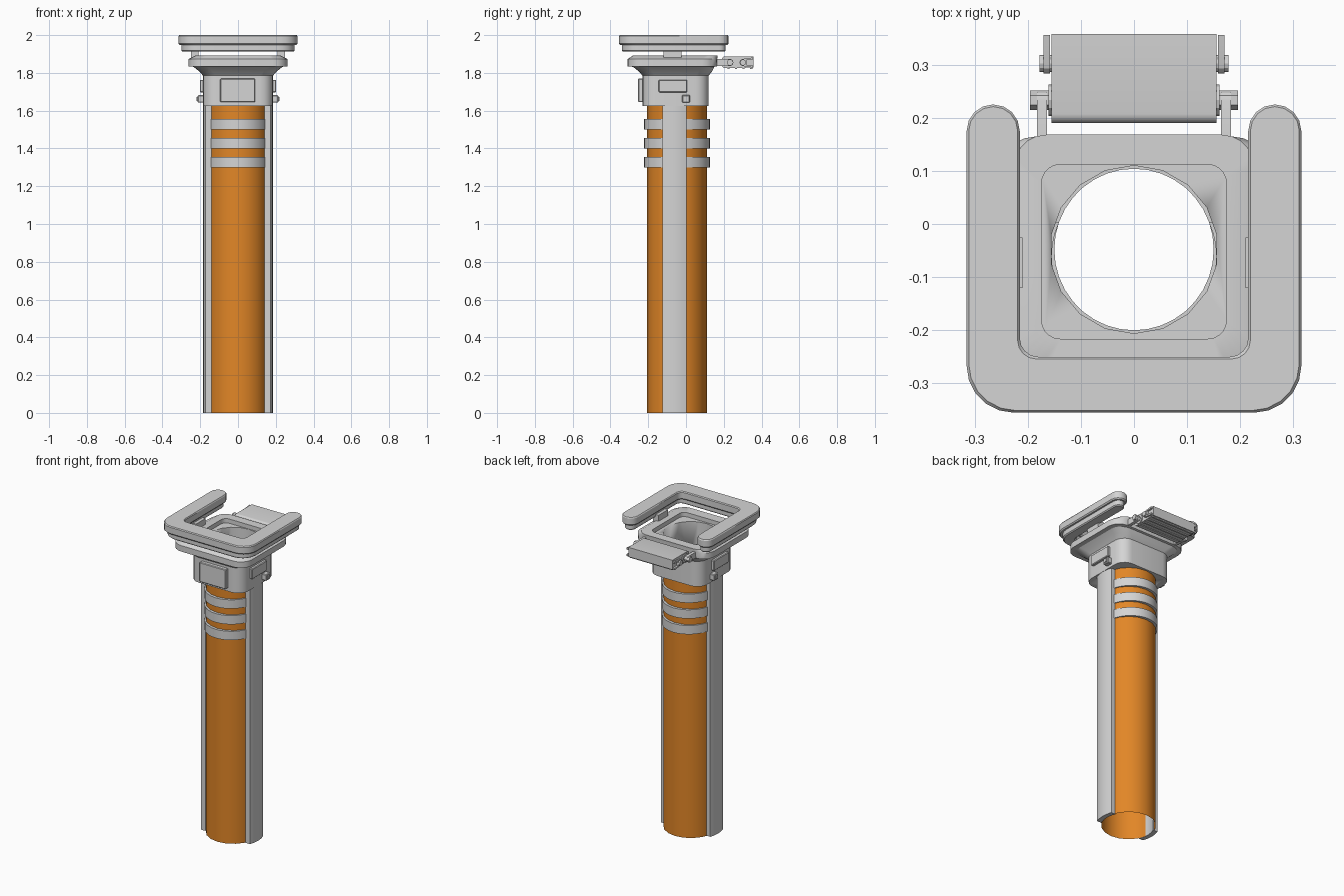
import bpy, bmesh
from math import sin, cos, pi, radians
from mathutils import Matrix

if "Cube" in bpy.data.objects:
    bpy.data.objects.remove(bpy.data.objects["Cube"])

CY = -0.048      # tube axis in y
R = 0.158        # tube radius


def material(name, rgb):
    m = bpy.data.materials.new(name)
    m.use_nodes = True
    m.diffuse_color = (*rgb, 1)
    m.node_tree.nodes["Principled BSDF"].inputs["Base Color"].default_value = (*rgb, 1)
    return m


GREY = material("light grey", (0.66, 0.66, 0.66))
ORANGE = material("orange", (0.76, 0.24, 0.02))


def finish(bm, name, mat=GREY, fix=True):
    if fix:
        bmesh.ops.recalc_face_normals(bm, faces=bm.faces)
    me = bpy.data.meshes.new(name)
    bm.to_mesh(me)
    bm.free()
    ob = bpy.data.objects.new(name, me)
    bpy.context.collection.objects.link(ob)
    me.materials.append(mat)
    bpy.ops.object.select_all(action="DESELECT")
    ob.select_set(True)
    bpy.context.view_layer.objects.active = ob
    bpy.ops.object.shade_smooth_by_angle(angle=radians(28))
    return ob


def loft(name, loops, mat=GREY, caps=True, closed=False):
    """Skin a list of equal-length point loops."""
    bm = bmesh.new()
    rows = [[bm.verts.new(p) for p in loop] for loop in loops]
    pairs = list(zip(rows, rows[1:])) + ([(rows[-1], rows[0])] if closed else [])
    n = len(rows[0])
    for a, b in pairs:
        for i in range(n):
            j = (i + 1) % n
            bm.faces.new((a[i], a[j], b[j], b[i]))
    if caps and not closed:
        bm.faces.new(rows[0][::-1])
        bm.faces.new(rows[-1])
    return finish(bm, name, mat, fix=caps)


def box(name, x, y, z, bevel=0.004):
    bm = bmesh.new()
    size = [b - a for a, b in (x, y, z)]
    mid = [(a + b) / 2 for a, b in (x, y, z)]
    bmesh.ops.create_cube(bm, size=1, matrix=Matrix.Translation(mid) @ Matrix.Diagonal((*size, 1)))
    if bevel:
        bmesh.ops.bevel(bm, geom=bm.edges[:], offset=bevel, segments=1, affect="EDGES")
    return finish(bm, name)


def arc(cx, cy, r, a0, a1, n):
    return [(cx + r * cos(radians(a0 + (a1 - a0) * i / n)),
             cy + r * sin(radians(a0 + (a1 - a0) * i / n))) for i in range(n + 1)]


def rounded_rect(hx, y0, y1, r, z):
    corners = ((hx - r, y1 - r, 0), (r - hx, y1 - r, 90), (r - hx, y0 + r, 180), (hx - r, y0 + r, 270))
    return [(x, y, z) for cx, cy, a in corners for x, y in arc(cx, cy, r, a, a + 90, 5)]


def ellipse(rx, ry, z, n=36):
    return [(rx * sin(2 * pi * i / n), CY + ry * cos(2 * pi * i / n), z) for i in range(n)][::-1]


def prism_x(name, outline, x0, x1):
    """Extrude a (y, z) outline along x."""
    return loft(name, [[(x, y, z) for y, z in outline] for x in (x0, x1)])


def side(s, a, b):
    return sorted((s * a, s * b))


# Open tube
loft("tube", [ellipse(R, R, 0, 18), ellipse(R, R, 1.64, 18)], ORANGE, caps=False)

# Oval bands near the top of the tube
for i, z in enumerate((1.30, 1.40, 1.50)):
    inner, outer = (0.15, 0.152), (0.161, 0.174)
    loft(f"band_{i + 1}", [ellipse(*inner, z), ellipse(*outer, z),
                           ellipse(*outer, z + 0.056), ellipse(*inner, z + 0.056)], closed=True)

# Collar: housing, flare, flange and recessed seat, bored through
collar = loft("collar", [
    rounded_rect(0.185, -0.23, 0.12, 0.07, 1.625),
    rounded_rect(0.185, -0.23, 0.12, 0.07, 1.785),
    rounded_rect(0.205, -0.25, 0.138, 0.07, 1.808),
    rounded_rect(0.235, -0.28, 0.15, 0.075, 1.832),
    rounded_rect(0.262, -0.31, 0.163, 0.08, 1.835),
    rounded_rect(0.262, -0.31, 0.165, 0.08, 1.873),
    rounded_rect(0.225, -0.28, 0.168, 0.06, 1.892),
    rounded_rect(0.174, -0.216, 0.112, 0.035, 1.892),
    rounded_rect(0.174, -0.216, 0.112, 0.035, 1.865)])
cutter = loft("bore_cutter", [ellipse(R, R, 1.5, 18), ellipse(R, R, 2.1, 18)])
cutter.hide_render = True
bore = collar.modifiers.new("bore", "BOOLEAN")
bore.object = cutter
bore.solver = "EXACT"
bpy.context.view_layer.objects.active = collar
bpy.ops.object.modifier_apply(modifier="bore")
bpy.data.objects.remove(cutter)

# Front panel with a small latch
box("front_panel", (-0.094, 0.091), (-0.254, -0.22), (1.645, 1.77))


# Open-backed top frame, made of stacked U outlines
def u_loop(d, z):
    o, i, e, f = 0.315 - d, 0.215 + d, 0.175, -0.355 + d
    r, q = 0.088, 0.035
    c, w = (o + i) / 2, (o - i) / 2
    half = arc(o - r, f + r, r, -90, 0, 5) + arc(c, e, w, 0, 180, 8)
    half += arc(i - q, -0.25 - d + q, q, 0, -90, 4)
    pts = half + [(-x, y) for x, y in reversed(half)]
    return [(x, y, z) for x, y in pts]


loft("top_frame", [u_loop(0.006, 1.948), u_loop(0, 1.955), u_loop(0, 1.994), u_loop(0.004, 2.0)])
loft("frame_gasket", [u_loop(0.022, 1.912), u_loop(0.016, 1.918), u_loop(0.016, 1.95)])

# Flap with a rounded inner edge and ribbed underside
flap = [(0.358, 1.828), (0.358, 1.888)] + arc(0.207, 1.871, 0.017, 90, 180, 4) \
    + arc(0.207, 1.842, 0.017, 180, 270, 4)
prism_x("flap", flap, -0.155, 0.155)
for y in (0.225, 0.265, 0.305, 0.345):
    box("flap_rib", (-0.15, 0.15), (y - 0.006, y + 0.006), (1.821, 1.83), 0)

for s, label in ((1, "left"), (-1, "right")):
    # Curved side rail following the tube
    strip = arc(0, CY, 0.184, -20.5, 20.5, 6) + arc(0, CY, 0.155, 24.5, -24.5, 6)
    strip = [(s * x, y - 0.013) for x, y in strip]
    loft(f"{label}_rail", [[(x, y, z) for x, y in strip] for z in (0, 1.63)])

    # Side plate and square knob
    box(f"{label}_side_plate", side(s, 0.17, 0.202), (-0.145, 0.006), (1.697, 1.763))
    box(f"{label}_knob", side(s, 0.17, 0.214), (-0.021, 0.021), (1.642, 1.682))
    box(f"{label}_knob_tip", side(s, 0.21, 0.219), (-0.011, 0.011), (1.651, 1.673), 0)

    # Post joining frame and flange
    box(f"{label}_post", side(s, 0.21, 0.248), (-0.12, -0.025), (1.87, 1.93), 0)

    # Hinge lug, pins and outer link
    lug = [(0.12, 1.836)] + arc(0.231, 1.855, 0.019, -90, 90, 6) + [(0.12, 1.874)]
    prism_x(f"{label}_hinge_lug", lug, s * 0.164, s * 0.183)
    pin = arc(0.233, 1.855, 0.018, 0, 300, 5)
    prism_x(f"{label}_hinge_pin", pin, s * 0.15, s * 0.196)
    collar_ring = arc(0.233, 1.855, 0.03, 0, 330, 11)
    prism_x(f"{label}_hinge_washer", collar_ring, s * 0.15, s * 0.161)
    link = arc(0.302, 1.855, 0.019, 90, 270, 6) + [
        (0.356, 1.828), (0.356, 1.84), (0.32, 1.842), (0.32, 1.868), (0.356, 1.87), (0.356, 1.882)]
    prism_x(f"{label}_flap_link", link, s * 0.158, s * 0.17)
    prism_x(f"{label}_link_pin", arc(0.302, 1.855, 0.016, 0, 330, 11), s * 0.15, s * 0.178)
